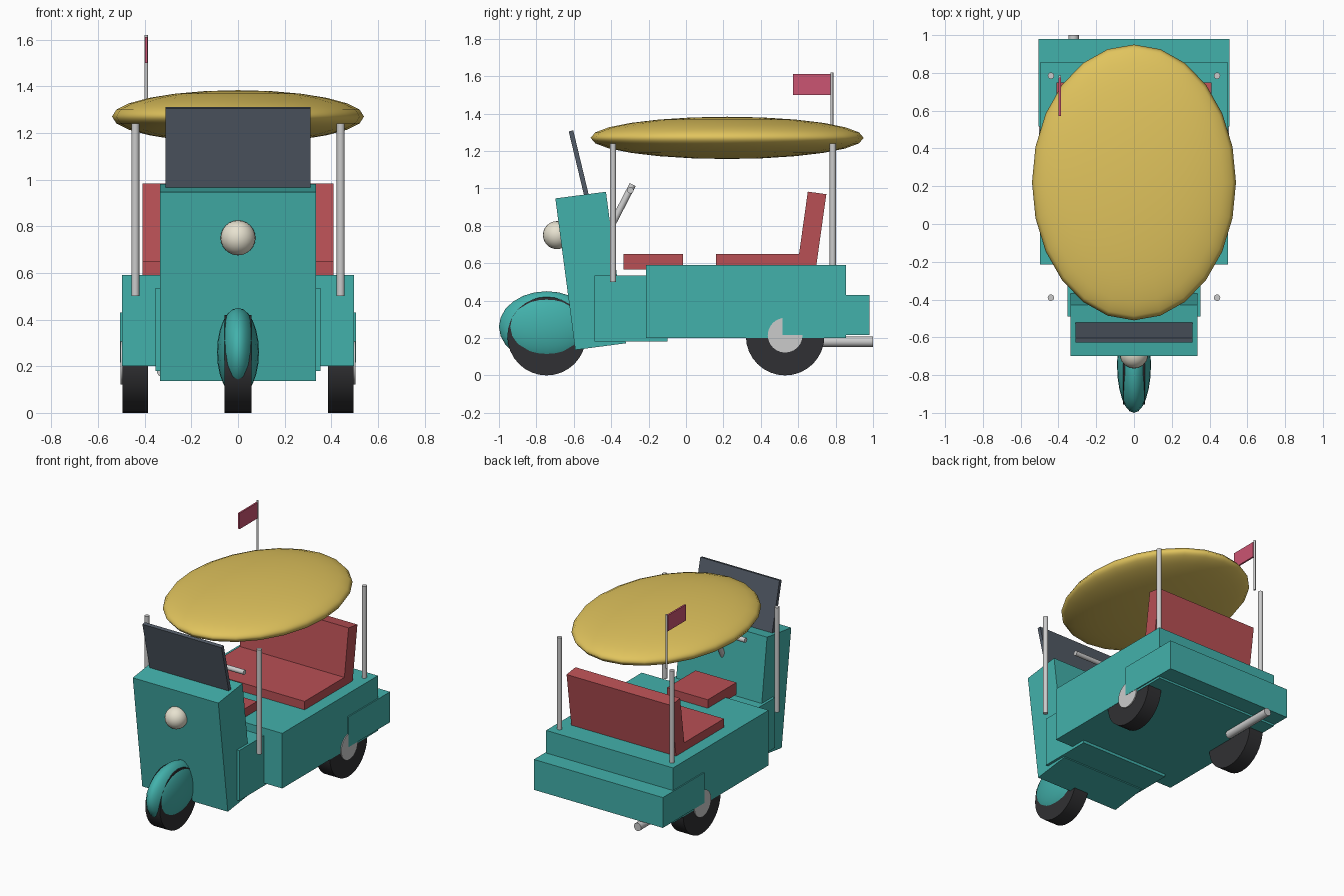
import bpy
from math import radians, pi
from mathutils import Vector

if "Cube" in bpy.data.objects:
    bpy.data.objects.remove(bpy.data.objects["Cube"])


def mat(name, rgb):
    m = bpy.data.materials.new(name)
    m.diffuse_color = (*rgb, 1)
    m.use_nodes = True
    m.node_tree.nodes["Principled BSDF"].inputs["Base Color"].default_value = m.diffuse_color
    return m


TEAL = mat("teal", (0.055, 0.44, 0.41))
RED = mat("red", (0.48, 0.08, 0.09))
GOLD = mat("gold", (0.75, 0.55, 0.11))
DARK = mat("rubber", (0.03, 0.03, 0.033))
SLATE = mat("slate", (0.085, 0.105, 0.135))
STEEL = mat("steel", (0.6, 0.61, 0.63))
IVORY = mat("ivory", (0.8, 0.76, 0.63))
PINK = mat("pink", (0.6, 0.09, 0.17))


def finish(name, m, smooth=False):
    o = bpy.context.object
    o.name = name
    o.data.materials.append(m)
    if smooth:
        bpy.ops.object.shade_smooth_by_angle(angle=radians(40))
    return o


def box(name, m, center, size, tilt=0):
    bpy.ops.mesh.primitive_cube_add(size=1, location=center)
    o = finish(name, m)
    o.scale = size
    o.rotation_euler.x = radians(tilt)
    return o


def span(name, m, half_x, y, z):
    """Box symmetric in x between two y and two z values."""
    return box(name, m, (0, sum(y) / 2, sum(z) / 2),
               (2 * half_x, y[1] - y[0], z[1] - z[0]))


def rod(name, m, a, b, r, sides=16):
    a, b = Vector(a), Vector(b)
    bpy.ops.mesh.primitive_cylinder_add(vertices=sides, radius=r, depth=(b - a).length,
                                        location=(a + b) / 2)
    bpy.context.object.rotation_euler = (b - a).to_track_quat('Z', 'Y').to_euler()
    return finish(name, m, True)


def ellipsoid(name, m, center, radii, seg=24, rings=12):
    bpy.ops.mesh.primitive_uv_sphere_add(segments=seg, ring_count=rings, location=center)
    bpy.context.object.scale = radii
    return finish(name, m, True)


# Body shell
span("main_body", TEAL, 0.497, (-0.215, 0.855), (0.20, 0.59))
span("rear_trunk", TEAL, 0.505, (0.515, 0.98), (0.215, 0.43))
span("footwell", TEAL, 0.353, (-0.49, -0.10), (0.18, 0.535))
box("front_cowl", TEAL, (0, -0.51, 0.559), (0.67, 0.273, 0.817), 7.5)
box("windshield", SLATE, (0, -0.574, 1.137), (0.62, 0.025, 0.35), 13.5)
ellipsoid("headlight", IVORY, (0, -0.69, 0.75), (0.075,) * 3)

# Seats
span("driver_seat", RED, 0.16, (-0.335, -0.015), (0.565, 0.65))
span("rear_seat", RED, 0.41, (0.16, 0.69), (0.57, 0.65))
box("rear_backrest", RED, (0, 0.674, 0.785), (0.82, 0.10, 0.385), -8)

# Wheels, hubs and fender
rod("front_wheel", DARK, (-0.057, -0.745, 0.21), (0.057, -0.745, 0.21), 0.21, 32)
ellipsoid("front_fender", TEAL, (0, -0.745, 0.26), (0.09, 0.255, 0.19))
for s, side in ((-1, "left"), (1, "right")):
    rod(side + "_wheel", DARK, (s * 0.385, 0.53, 0.21), (s * 0.495, 0.53, 0.21), 0.21, 32)
    rod(side + "_hub", STEEL, (s * 0.40, 0.53, 0.215), (s * 0.503, 0.53, 0.215), 0.093, 24)
    # Canopy posts
    for y, end in ((-0.39, "front"), (0.785, "rear")):
        rod(f"{side}_{end}_post", STEEL, (s * 0.44, y, 0.5), (s * 0.44, y, 1.24), 0.017)

# Canopy
ellipsoid("canopy", GOLD, (0, 0.22, 1.27), (0.54, 0.73, 0.113))

# Handlebar
rod("steering_stem", STEEL, (0, -0.43, 0.74), (0, -0.285, 1.02), 0.018)
rod("handlebar", STEEL, (-0.26, -0.297, 0.99), (0.26, -0.297, 0.99), 0.017)

# Exhaust
rod("exhaust_pipe", STEEL, (-0.32, 0.60, 0.18), (-0.32, 1.0, 0.18), 0.028)

# Flag
rod("flag_pole", STEEL, (-0.393, 0.78, 1.24), (-0.393, 0.78, 1.62), 0.008, 10)
box("flag", PINK, (-0.393, 0.672, 1.555), (0.012, 0.20, 0.112))
